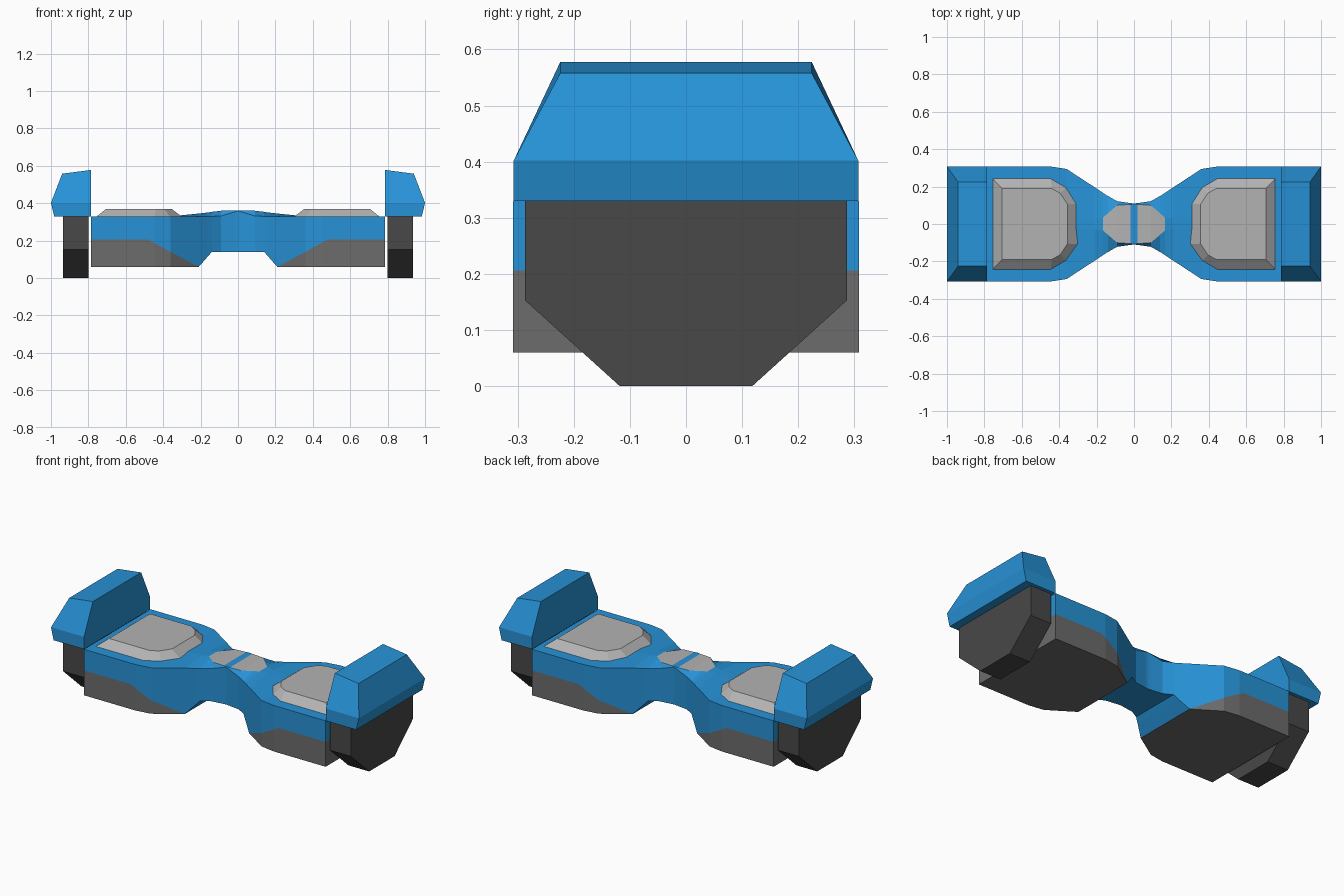
import bpy, bmesh

if "Cube" in bpy.data.objects:
    bpy.data.objects.remove(bpy.data.objects["Cube"])


def material(name, rgb):
    m = bpy.data.materials.new(name)
    m.diffuse_color = (*rgb, 1)
    m.use_nodes = True
    m.node_tree.nodes["Principled BSDF"].inputs["Base Color"].default_value = m.diffuse_color
    return m


BLUE = material("blue_plastic", (0.02, 0.29, 0.68))
GREY = material("dark_grey_plastic", (0.15, 0.15, 0.15))
RUBBER = material("rubber", (0.065, 0.065, 0.065))
PALE = material("pale_grey", (0.45, 0.45, 0.45))


def finish(name, bm, mats):
    """Clean the right-hand mesh and mirror it to the left."""
    bmesh.ops.remove_doubles(bm, verts=bm.verts, dist=0.0005)
    bmesh.ops.recalc_face_normals(bm, faces=bm.faces)
    me = bpy.data.meshes.new(name)
    bm.to_mesh(me)
    bm.free()
    for m in mats:
        me.materials.append(m)
    ob = bpy.data.objects.new(name, me)
    bpy.context.collection.objects.link(ob)
    ob.modifiers.new("mirror", 'MIRROR').use_axis[0] = True
    return ob


def bridge(bm, a, b):
    n = len(a)
    return [bm.faces.new((a[i], a[(i + 1) % n], b[(i + 1) % n], b[i])) for i in range(n)]


def loft(name, rings, mat):
    """Closed solid through matching rings of points."""
    bm = bmesh.new()
    vr = [[bm.verts.new(p) for p in r] for r in rings]
    for a, b in zip(vr, vr[1:]):
        bridge(bm, a, b)
    bm.faces.new(vr[0])
    bm.faces.new(vr[-1])
    return finish(name, bm, [mat])


# Body: stations of x, half width, bottom z, colour split z, rim z, ridge half width, ridge z
stations = [
    (0.00, 0.110, 0.14, 0.14, 0.360, 0.107, 0.361),
    (0.02, 0.112, 0.14, 0.14, 0.353, 0.105, 0.361),
    (0.09, 0.122, 0.14, 0.14, 0.332, 0.100, 0.360),
    (0.14, 0.150, 0.14, 0.14, 0.330, 0.057, 0.354),
    (0.165, 0.166, 0.111, 0.111, 0.330, 0.035, 0.350),
    (0.21, 0.196, 0.06, 0.06, 0.330, 0.030, 0.345),
    (0.36, 0.294, 0.06, 0.14, 0.330, 0.020, 0.330),
    (0.45, 0.308, 0.06, 0.19, 0.330, 0.020, 0.330),
    (0.48, 0.308, 0.06, 0.206, 0.330, 0.020, 0.330),
    (0.785, 0.308, 0.06, 0.206, 0.330, 0.020, 0.330),
]
bm = bmesh.new()
rings = []
for x, w, zb, zs, ze, yi, zi in stations:
    half = [(-w, zb), (-w, zs), (-w, ze), (-yi, zi)]
    full = half + [(-y, z) for y, z in reversed(half)]
    rings.append([bm.verts.new((x, y, z)) for y, z in full])
for k, (a, b) in enumerate(zip(rings, rings[1:])):
    for i, f in enumerate(bridge(bm, a, b)):
        if i in (0, 6, 7) and stations[k][0] >= 0.21:
            f.material_index = 1                    # lower shell
        elif i == 3 and 0.02 <= stations[k][0] < 0.165:
            f.material_index = 2                    # centre panels
end = rings[-1]
bm.faces.new([end[i] for i in (0, 1, 6, 7)]).material_index = 1
bm.faces.new(end[1:7])
finish("body", bm, [BLUE, GREY, PALE])

# Wheels
tyre = [(-0.118, 0), (0.118, 0), (0.287, 0.153), (0.287, 0.33), (-0.287, 0.33), (-0.287, 0.153)]
loft("wheels", [[(x, y, z) for y, z in tyre] for x in (0.80, 0.935)], RUBBER)


# Fenders
def fender_ring(outer_x, half_y, inner_z, outer_z):
    return [(0.786, -half_y, inner_z), (outer_x, -half_y, outer_z),
            (outer_x, half_y, outer_z), (0.786, half_y, inner_z)]


loft("fenders", [fender_ring(0.983, 0.307, 0.33, 0.33),
                 fender_ring(1.0, 0.307, 0.402, 0.402),
                 fender_ring(0.94, 0.224, 0.578, 0.558)], BLUE)


# Foot pads
def pad_ring(points, z):
    return [(x, y, z) for x, y in points] + [(x, -y, z) for x, y in reversed(points)]


loft("foot_pads", [
    pad_ring([(0.755, 0.242), (0.445, 0.242), (0.365, 0.195), (0.303, 0.108)], 0.33),
    pad_ring([(0.705, 0.190), (0.440, 0.190), (0.395, 0.165), (0.355, 0.105)], 0.37)], PALE)
